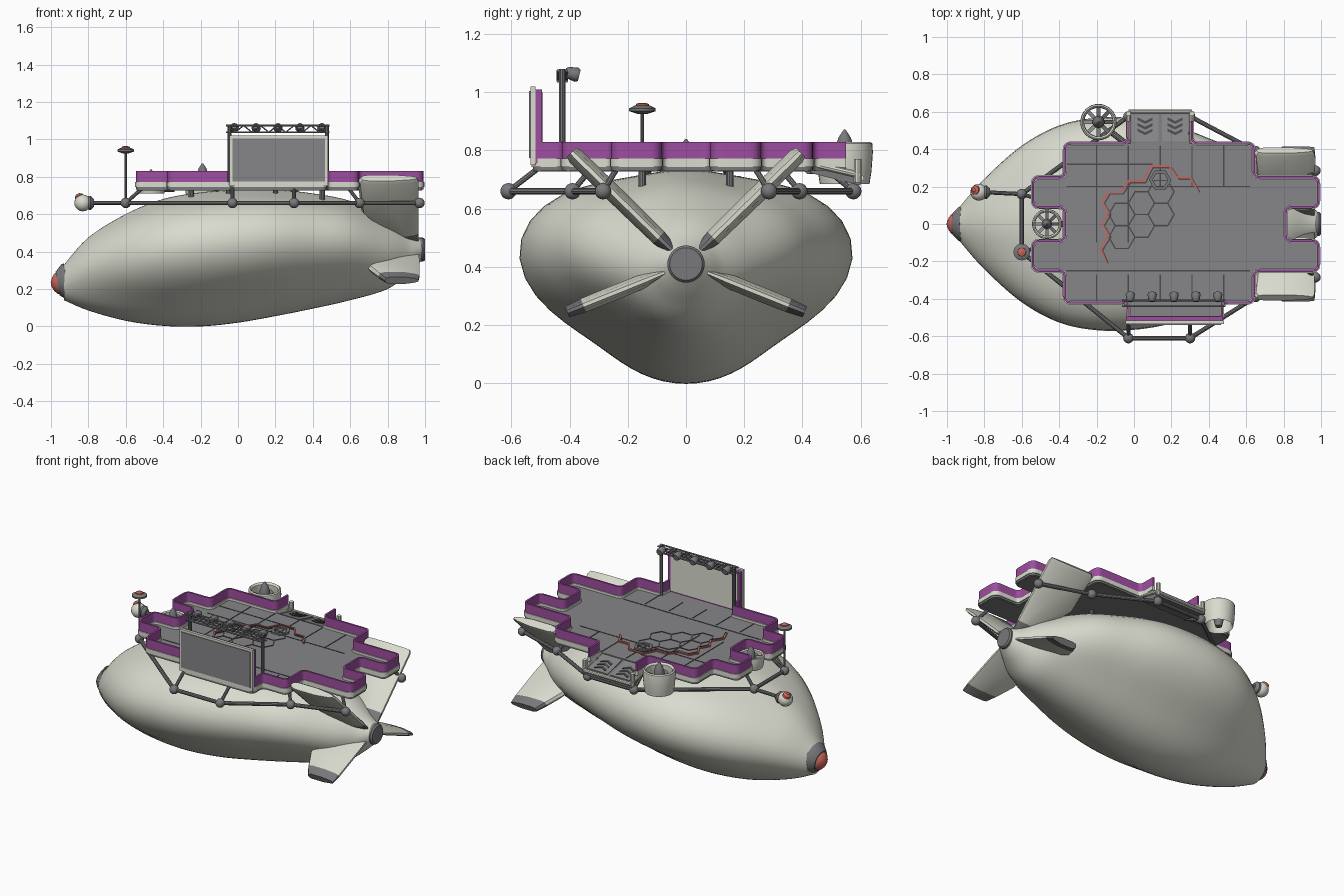
import bpy, bmesh, math
from mathutils import Vector

if "Cube" in bpy.data.objects:
    bpy.data.objects.remove(bpy.data.objects["Cube"])

def material(name, r, g, b):
    m = bpy.data.materials.new(name)
    m.diffuse_color = (r, g, b, 1)
    m.use_nodes = True
    m.node_tree.nodes["Principled BSDF"].inputs["Base Color"].default_value = m.diffuse_color
    return m

WHITE = material("ivory_shell", .70, .71, .62)
GREY = material("floor_grey", .24, .24, .25)
STEEL = material("steel_grey", .19, .19, .20)
DARK = material("dark_trim", .07, .07, .075)
PURPLE = material("purple_wall", .34, .075, .35)
RED = material("red_accent", .60, .13, .10)

def mesh(name, verts, faces, *mats):
    me = bpy.data.meshes.new(name)
    me.from_pydata([tuple(v) for v in verts], [], faces)
    bm = bmesh.new()
    bm.from_mesh(me)
    bmesh.ops.recalc_face_normals(bm, faces=bm.faces)
    bm.to_mesh(me)
    bm.free()
    for m in mats:
        me.materials.append(m)
    ob = bpy.data.objects.new(name, me)
    bpy.context.collection.objects.link(ob)
    return ob

def loft(name, rings, *mats, close=False):
    n, k = len(rings[0]), len(rings)
    f = [[i * n + j, i * n + (j + 1) % n, (i + 1) % k * n + (j + 1) % n, (i + 1) % k * n + j]
         for i in range(k if close else k - 1) for j in range(n)]
    if not close:
        f += [list(range(n)), list(range((k - 1) * n, k * n))]
    return mesh(name, [v for r in rings for v in r], f, *mats)

def lathe(name, base, axis, prof, mat, n=20, close=False):
    """Revolve (radius, height) pairs about an axis from a base point."""
    q = Vector(axis).to_track_quat('Z', 'Y')
    rings = [[Vector(base) + q @ Vector((r * math.cos(t * math.tau / n), r * math.sin(t * math.tau / n), h))
              for t in range(n)] for r, h in prof]
    return loft(name, rings, mat, close=close)

def rod(name, a, b, r, mat, n=10):
    d = Vector(b) - Vector(a)
    return lathe(name, a, d, [(r, 0), (r, d.length)], mat, n)

def ball(name, c, r, mat):
    return lathe(name, c, (0, 0, 1), [(r * max(.01, math.sin(i * math.pi / 10)), -r * math.cos(i * math.pi / 10))
                                      for i in range(11)], mat, 18)

def box(name, x0, x1, y0, y1, z0, z1, mat):
    return loft(name, [[(x0, y0, z), (x1, y0, z), (x1, y1, z), (x0, y1, z)] for z in (z0, z1)], mat)

def ribbon(name, pts, t, z0, z1, mat, closed=False):
    """Upright strip of thickness t following a 2D path."""
    p = [Vector(q) for q in pts]
    k, rings = len(p), []
    for i in range(k):
        d0 = p[i] - p[i - 1] if closed or i else p[1] - p[0]
        d1 = p[(i + 1) % k] - p[i] if closed or i < k - 1 else d0
        d0, d1 = d0.normalized(), d1.normalized()
        d = (d0 + d1).normalized()
        nrm = Vector((-d.y, d.x)) * t / 2 / max(.5, d.dot(d1))
        a, b = p[i] + nrm, p[i] - nrm
        rings.append([(a.x, a.y, z0), (b.x, b.y, z0), (b.x, b.y, z1), (a.x, a.y, z1)])
    return loft(name, rings, mat, close=closed)

def fillet(pts, r, closed=True):
    out, k = [], len(pts)
    for i in range(k):
        c = Vector(pts[i])
        if not closed and i in (0, k - 1):
            out.append(c)
            continue
        a, b = Vector(pts[i - 1]) - c, Vector(pts[(i + 1) % k]) - c
        a, b = c + a.normalized() * r, c + b.normalized() * r
        out += [a * (1 - u) ** 2 + c * 2 * u * (1 - u) + b * u * u for u in (0, .2, .4, .6, .8, 1)]
    return out

# Hull: round body with a blended side lobe; x, top, bottom, half width, lobe
ST = [(-.93, .33, .14, .095, 0), (-.8, .475, .085, .2, .045), (-.6, .6, .03, .29, .135),
      (-.4, .68, .003, .34, .195), (-.2, .715, 0, .355, .222), (0, .73, .02, .35, .225),
      (.2, .73, .055, .33, .21), (.4, .71, .095, .295, .17), (.6, .67, .14, .25, .125),
      (.8, .58, .2, .19, .035), (.92, .50, .29, .115, 0), (.985, .465, .355, .062, 0)]
rings = []
for i in range(len(ST) - 1):
    a, b, c, d = (ST[max(0, min(len(ST) - 1, i + o))] for o in (-1, 0, 1, 2))
    for s in range(6 if i == len(ST) - 2 else 5):
        u = s / 5
        x, top, bot, w, lobe = (
            .5 * (2 * q + (r - p) * u + (2 * p - 5 * q + 4 * r - e) * u * u + (3 * q - p - 3 * r + e) * u ** 3)
            for p, q, r, e in zip(a, b, c, d))
        zc, h = (top + bot) / 2, (top - bot) / 2
        ring = []
        for j in range(56):
            t = j * math.tau / 56
            side = math.asin(max(-1, min(1, math.sin(t))))
            r = 1 / math.hypot(math.cos(t) / w, math.sin(t) / h)
            r += max(0, lobe) * math.exp(-((side - .2) / (.6 if side > .2 else .56)) ** 2)
            ring.append((x, r * math.cos(t), zc + r * math.sin(t)))
        rings.append(ring)
loft("hull", rings, WHITE)
AX = (-1, 0, -.17)
lathe("nose_collar", (-.915, 0, .238), AX, [(.1, 0), (.098, .012), (.064, .05), (.058, .05)], STEEL, 28)
lathe("nose_tip", (-.955, 0, .231), AX, [(.06, 0), (.055, .018), (.036, .034), (.012, .045)], RED, 28)
lathe("tail_cap", (.965, 0, .41), (1, 0, 0), [(.064, 0), (.064, .025), (.056, .035)], STEEL, 28)

# Four tail fins with rounded sections
FOIL = [(0, 0), (.04, .7), (.15, 1), (.6, 1), (.9, .6), (1, .25),
        (1, -.25), (.9, -.6), (.6, -1), (.15, -1), (.04, -.7)]
def fin(name, side, dy, dz, stations, is_grey):
    d = Vector((0, side * dy, dz)).normalized()
    n = Vector((0, -d.z, d.y))
    ob = loft(name, [[Vector((x0 + (x1 - x0) * u, 0, .41)) + d * r + n * v * t for u, v in FOIL]
                     for r, x0, x1, t in stations], WHITE, STEEL)
    for p in ob.data.polygons:
        p.material_index = int(is_grey((p.center - Vector((p.center.x, 0, .41))).length))
for s, tag in ((-1, "front"), (1, "rear")):
    fin("upper_fin_" + tag, s, .4, .39, [(.05, .86, .965, .015), (.13, .8, .965, .028), (.3, .66, .965, .03),
                                         (.53, .64, .965, .029), (.55, .655, .955, .022)], lambda r: r < .12)
    fin("lower_fin_" + tag, s, .41, -.165, [(.05, .72, .965, .012), (.15, .68, .97, .025), (.28, .7, .97, .026),
                                            (.38, .75, .97, .025), (.44, .785, .965, .02)], lambda r: r > .385)

# Deck outline, starting and ending at the open ramp
PATH = [(-.03, .55), (-.03, .43), (-.37, .43), (-.37, .25), (-.54, .25), (-.54, .09), (-.37, .09), (-.37, -.09),
        (-.54, -.09), (-.54, -.25), (-.37, -.25), (-.37, -.42), (-.03, -.42), (-.03, -.52), (.47, -.52), (.47, -.42),
        (.64, -.42), (.64, -.25), (.985, -.25), (.985, -.09), (.81, -.09), (.81, .09), (.985, .09), (.985, .25),
        (.64, .25), (.64, .43), (.31, .43), (.31, .55)]
FLOOR = fillet(PATH[1:-1], .03)
for nm, z0, z1, m in (("deck_underside", .727, .742, STEEL), ("deck_floor", .742, .757, GREY)):
    loft(nm, [[(p.x, p.y, z) for p in FLOOR] for z in (z0, z1)], m)
edge = fillet(PATH, .035, False)
ribbon("deck_wall", edge, .012, .768, .83, PURPLE)
ribbon("deck_rail", edge, .022, .744, .772, WHITE)
ribbon("deck_lower_rail", edge, .012, .732, .744, STEEL)

# Floor lines and hexagon inlay
for i, x in enumerate((-.2, -.03, .14, .31, .48)):
    ribbon("floor_line_x%d" % i, [(x, .42), (x, .2 if x > 0 else -.1)], .007, .757, .759, DARK)
    ribbon("floor_line_low%d" % i, [(x, -.41), (x, -.27)], .007, .757, .759, DARK)
for i, (y, x1) in enumerate(((.32, .1), (.2, .62), (-.25, .62))):
    ribbon("floor_line_y%d" % i, [(-.36, y), (x1, y)], .007, .757, .759, DARK)
def hexagon(x, y, r):
    return [(x + r * math.cos(k * math.pi / 3), y + r * math.sin(k * math.pi / 3)) for k in range(6)]
for i, j in ((0, 0), (0, 1), (1, 0), (1, 1), (2, 1), (2, 2)):
    ribbon("hex_line", hexagon(-.065 + .105 * i, -.07 + .121 * j + .06 * (i % 2), .07), .007, .757, .760, DARK, True)
ribbon("hex_rim", hexagon(.14, .235, .05), .016, .757, .768, STEEL, True)
INLAY = [(-.15, -.2), (-.18, -.13), (-.135, -.06), (-.17, 0), (-.135, .06), (-.17, .12), (-.14, .17), (-.07, .17),
         (-.03, .23), (.05, .23), (.09, .31), (.19, .31), (.23, .25), (.3, .25), (.34, .18)]
ribbon("red_inlay", INLAY, .009, .757, .764, RED)
ribbon("inlay_border", [(x + .012, y - .01) for x, y in INLAY], .007, .757, .763, DARK)

# Boarding ramp with chevrons
def ramp_plate(name, poly, lift, t, mat):
    loft(name, [[(x, y, .752 - (y - .43) * .25 + lift + o) for x, y in poly] for o in (-t, 0)], mat)
ramp_plate("ramp_base", [(-.03, .43), (.31, .43), (.31, .6), (-.03, .6)], 0, .03, STEEL)
for c in (.06, .22):
    ramp_plate("ramp_panel", [(c - .07, .44), (c + .07, .44), (c + .07, .585), (c - .07, .585)], .004, .004, GREY)
    for k in range(3):
        y = .475 + k * .03
        ramp_plate("chevron", [(c - .04, y + .02), (c, y), (c + .04, y + .02), (c + .04, y + .035),
                               (c, y + .015), (c - .04, y + .035)], .007, .004, DARK)
for x in (-.03, .31):
    rod("ramp_post", (x, .59, .69), (x, .59, .77), .014, WHITE)
    rod("ramp_side_rail", (x, .43, .755), (x, .6, .715), .012, WHITE)
rod("ramp_edge", (-.03, .6, .705), (.31, .6, .705), .012, WHITE)

# Screen wall behind the stage
box("screen_frame", -.045, .48, -.535, -.517, .75, 1.02, WHITE)
box("screen_padding", -.04, .475, -.517, -.495, .757, 1.01, PURPLE)
box("screen_panel", -.03, .465, -.539, -.534, .775, 1.005, GREY)
box("screen_inner", -.025, .455, -.496, -.491, .765, 1.0, WHITE)

# Lighting truss
for x in (-.045, .475):
    rod("light_post", (x, -.425, .755), (x, -.425, 1.08), .011, STEEL)
for y in (-.44, -.41):
    for z in (1.038, 1.074):
        rod("truss_rail", (-.065, y, z), (.49, y, z), .005, STEEL, 6)
    for i in range(12):
        x, z0, z1 = -.06 + i * .045, *((1.038, 1.074) if i % 2 else (1.074, 1.038))
        rod("truss_brace", (x, y, z0), (x + .045, y, z1), .004, STEEL, 6)
for i in range(5):
    lathe("spotlight", (-.02 + i * .117, -.415, 1.07), (0, 1, -.25), [(.014, 0), (.02, .01), (.025, .04), (.02, .05)], STEEL, 12)

# Support frame around the hull
Z = .66
NODES = [(-.6, .16), (-.6, -.15), (-.03, -.61), (.3, -.61), (.65, -.39), (.97, -.285),
         (.97, .285), (.65, .39), (.3, .575), (-.03, .575)]
for i, (x, y) in enumerate(NODES):
    ball("frame_joint", (x, y, Z), .028, STEEL)
    if i != 5:
        rod("frame_tube", (x, y, Z), (*NODES[(i + 1) % 10], Z), .012, STEEL)
    tx = x + (.09 if x < -.5 else -.06 if x > .5 else 0)
    rod("frame_strut", (x, y, Z), (tx, y * .83, .74), .01, STEEL)
for x in (-.25, -.05, .2, .45):
    for y in (-.15, .15):
        rod("deck_post", (x, y, .62), (x, y, .735), .014, STEEL)

# Lift fans
def fan(x, y, r, z0, z1, tip):
    c, h = (x, y, z0), z1 - z0
    lathe("fan_duct", c, (0, 0, 1), [(r * .88, 0), (r * .95, h * .3), (r, h * .75), (r * .98, h * .96), (r * .9, h),
                                     (r * .8, h * .92), (r * .78, h * .1)], WHITE, 32, close=True)
    lathe("fan_hub", c, (0, 0, 1), [(r * .2, 0), (r * .33, h * .4), (r * .33, h * .85), (r * .22, (tip - z0) * .85),
                                    (r * .03, tip - z0)], STEEL, 20)
    m, up = Vector((x, y, z0 + h * .65)), Vector((0, 0, .004))
    for k in range(8):
        a = k * math.pi / 4
        d, n = Vector((math.cos(a), math.sin(a), 0)), Vector((-math.sin(a), math.cos(a), .6)) * r * .11
        loft("fan_blade", [[m + d * r * q - n - up, m + d * r * q + n - up, m + d * r * q + n + up, m + d * r * q - n + up]
                           for q in (.25, .8)], GREY)
fan(-.19, .545, .097, .685, .83, .872)
fan(-.465, 0, .08, .71, .79, .84)
rod("fan_arm", (-.12, .49, .735), (-.03, .42, .735), .016, STEEL)
rod("small_fan_arm", (-.4, 0, .735), (-.34, 0, .735), .016, STEEL)

# Sensor pod at the bow
rod("pod_arm", (-.6, .16, Z), (-.8, .17, Z), .011, STEEL)
ball("pod_body", (-.83, .17, .66), .045, WHITE)
lathe("pod_eye", (-.845, .18, .685), (-.5, .1, 1), [(.026, 0), (.024, .015), (.01, .026)], RED, 16)
lathe("pod_collar", (-.8, .17, .66), (1, 0, 0), [(.037, 0), (.037, .012), (.02, .03)], STEEL, 16)

# Beacon mast
rod("beacon_mast", (-.6, -.15, Z), (-.6, -.15, .93), .006, STEEL)
lathe("beacon_disc", (-.6, -.15, .925), (0, 0, 1), [(.015, 0), (.045, .01), (.045, .02), (.025, .03)], STEEL, 12)
lathe("beacon_lamp", (-.6, -.15, .95), (0, 0, 1), [(.024, 0), (.022, .01), (.01, .014)], RED, 12)

# Smooth shading with sharp edges kept
bpy.ops.object.select_all(action='SELECT')
bpy.context.view_layer.objects.active = bpy.data.objects["hull"]
bpy.ops.object.shade_smooth_by_angle(angle=math.radians(35))
